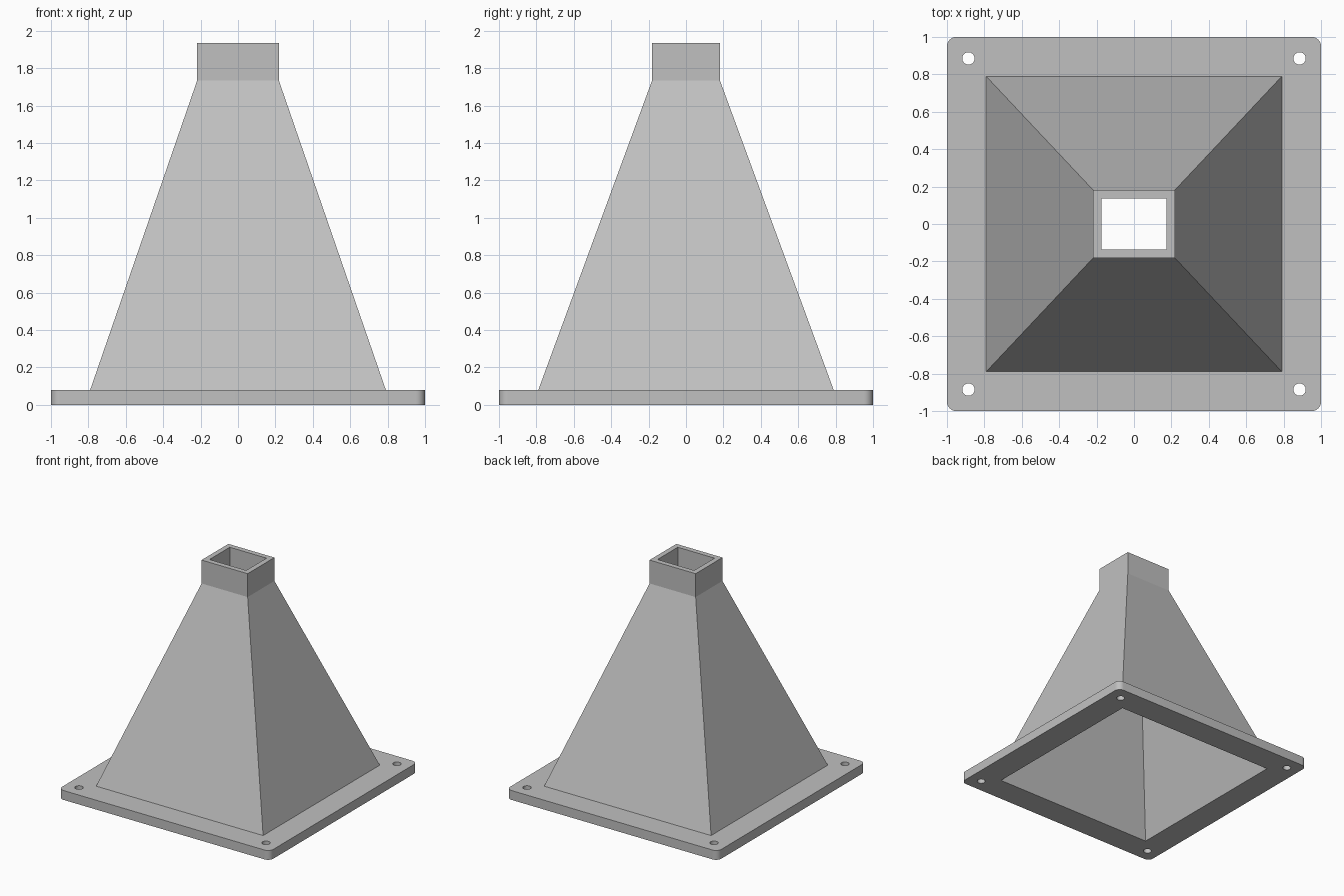
import bpy, bmesh, math
from mathutils import Matrix

if "Cube" in bpy.data.objects:
    bpy.data.objects.remove(bpy.data.objects["Cube"])

grey = bpy.data.materials.new("plain grey")
grey.diffuse_color = (0.53, 0.53, 0.53, 1)
grey.use_nodes = True
grey.node_tree.nodes["Principled BSDF"].inputs["Base Color"].default_value = grey.diffuse_color


def make_object(name, bm):
    bmesh.ops.recalc_face_normals(bm, faces=bm.faces)
    mesh = bpy.data.meshes.new(name)
    bm.to_mesh(mesh)
    bm.free()
    mesh.materials.append(grey)
    obj = bpy.data.objects.new(name, mesh)
    bpy.context.collection.objects.link(obj)
    return obj


def loft(name, sections):
    """Solid through rectangles given as (z, half width, half depth)."""
    bm = bmesh.new()
    rings = [[bm.verts.new((sx * hx, sy * hy, z))
              for sx, sy in ((-1, -1), (1, -1), (1, 1), (-1, 1))]
             for z, hx, hy in sections]
    for low, high in zip(rings, rings[1:]):
        for i in range(4):
            j = (i + 1) % 4
            bm.faces.new((low[i], low[j], high[j], high[i]))
    bm.faces.new(rings[0][::-1])
    bm.faces.new(rings[-1])
    return make_object(name, bm)


def combine(target, tool, operation):
    mod = target.modifiers.new(operation.lower(), 'BOOLEAN')
    mod.operation, mod.solver, mod.object = operation, 'EXACT', tool
    bpy.context.view_layer.objects.active = target
    bpy.ops.object.modifier_apply(modifier=mod.name)
    bpy.data.objects.remove(tool)


# Base flange with rounded corners
bm = bmesh.new()
bmesh.ops.create_cube(bm, size=1, matrix=Matrix.Translation((0, 0, 0.04)) @ Matrix.Diagonal((2, 2, 0.08, 1)))
corners = [e for e in bm.edges if abs(e.verts[0].co.z - e.verts[1].co.z) > 0.01]
bmesh.ops.bevel(bm, geom=corners, offset=0.05, segments=8, profile=0.5, affect='EDGES')
hood = make_object("flanged_hood", bm)

# Tapered hood and straight neck
combine(hood, loft("hood_outside", [(0.04, 0.804, 0.804), (1.735, 0.218, 0.181),
                                    (1.935, 0.218, 0.181)]), 'UNION')

# Hollow inside, open at both ends
combine(hood, loft("hood_inside", [(-0.1, 0.804, 0.807), (1.735, 0.174, 0.137),
                                   (2.1, 0.174, 0.137)]), 'DIFFERENCE')

# Bolt holes in the flange corners
bm = bmesh.new()
for sx in (-1, 1):
    for sy in (-1, 1):
        bmesh.ops.create_cone(bm, cap_ends=True, segments=32, radius1=0.033, radius2=0.033, depth=0.3,
                              matrix=Matrix.Translation((sx * 0.885, sy * 0.885, 0.04)))
combine(hood, make_object("bolt_holes", bm), 'DIFFERENCE')

# Smooth the round corners and holes, keep all other edges sharp
hood.select_set(True)
bpy.context.view_layer.objects.active = hood
bpy.ops.object.shade_smooth_by_angle(angle=math.radians(14))
